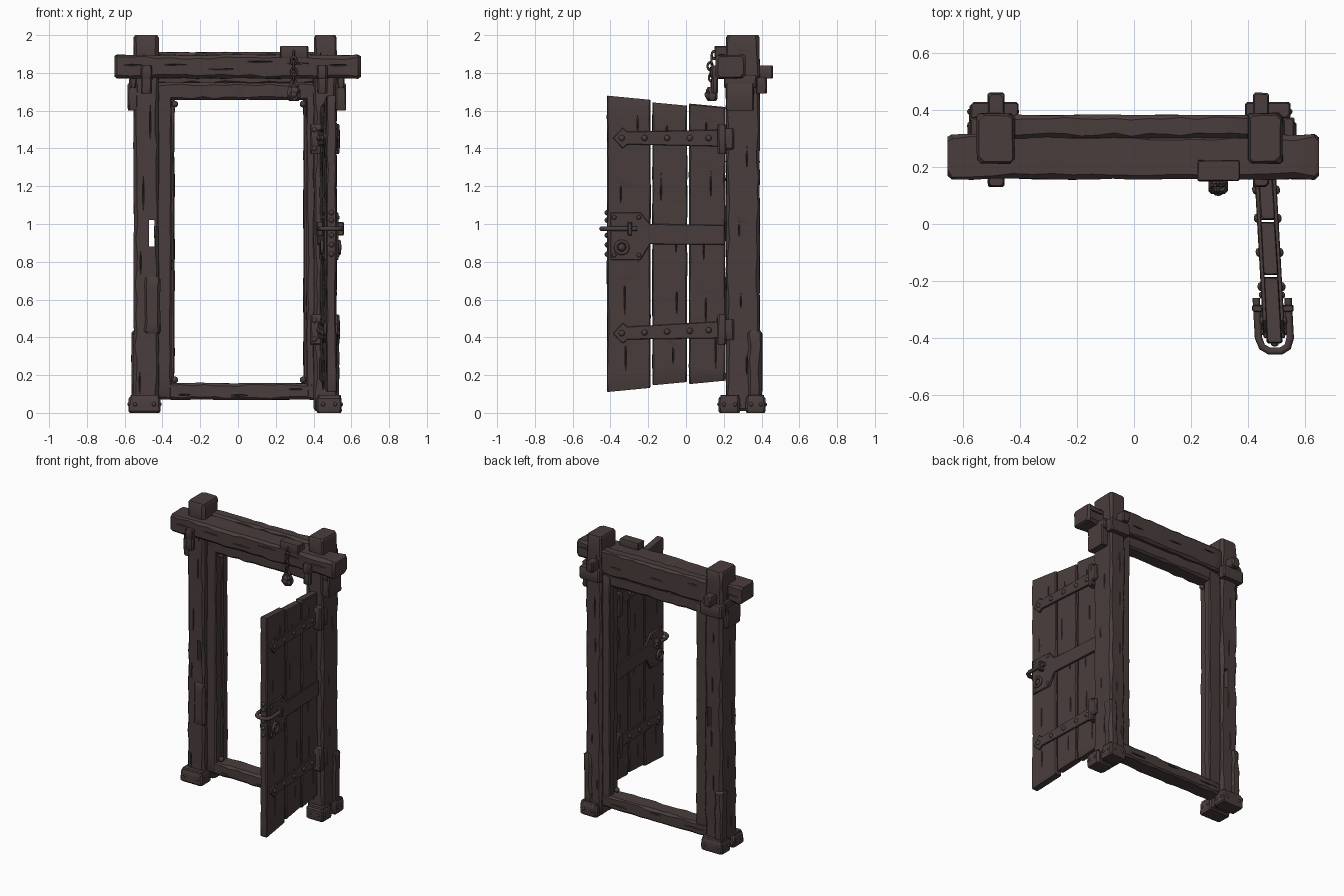
import bpy, bmesh, math, random
from mathutils import Matrix, Vector

if "Cube" in bpy.data.objects:
    bpy.data.objects.remove(bpy.data.objects["Cube"])

random.seed(4)
mat = bpy.data.materials.new("dark_brown")
mat.diffuse_color = (0.066, 0.047, 0.045, 1)
mat.use_nodes = True
mat.node_tree.nodes["Principled BSDF"].inputs["Base Color"].default_value = mat.diffuse_color


def finish(bm, name, angle=35):
    bmesh.ops.recalc_face_normals(bm, faces=bm.faces)
    me = bpy.data.meshes.new(name)
    bm.to_mesh(me)
    bm.free()
    ob = bpy.data.objects.new(name, me)
    bpy.context.collection.objects.link(ob)
    me.materials.append(mat)
    smooth(ob, angle)
    return ob


def smooth(ob, angle=35):
    bpy.ops.object.select_all(action='DESELECT')
    ob.select_set(True)
    bpy.context.view_layer.objects.active = ob
    bpy.ops.object.shade_smooth_by_angle(angle=math.radians(angle))


def timber(name, x, y, z, axis=2, c=0.012, jit=0.004, n=14):
    """Hand-hewn beam: chamfered rectangle swept along an axis with uneven edges."""
    r = (x, y, z)
    b, d = (axis + 1) % 3, (axis + 2) % 3
    lo, hi = r[axis]
    inner = [lo + c + (hi - lo - 2 * c) * i / n for i in range(n + 1)]
    bm = bmesh.new()
    rings = []
    for i, t in enumerate([lo] + inner + [hi]):
        inset = 0.6 * c if i in (0, n + 2) else 0
        ring = []
        for q, (sb, sd) in enumerate(((1, 1), (-1, 1), (-1, -1), (1, -1))):
            k = c * random.uniform(0.5, 1.5)
            pb = (r[b][0] + r[b][1]) / 2 + sb * ((r[b][1] - r[b][0]) / 2 - inset - random.uniform(0, jit))
            pd = (r[d][0] + r[d][1]) / 2 + sd * ((r[d][1] - r[d][0]) / 2 - inset - random.uniform(0, jit))
            pair = [(pb, pd - sd * k), (pb - sb * k, pd)]
            for u, w in (pair if q % 2 == 0 else pair[::-1]):
                co = Vector()
                co[axis], co[b], co[d] = t, u, w
                ring.append(bm.verts.new(co))
        rings.append(ring)
    for a, e in zip(rings, rings[1:]):
        for i in range(8):
            j = (i + 1) % 8
            bm.faces.new((a[i], a[j], e[j], e[i]))
    bm.faces.new(rings[0])
    bm.faces.new(rings[-1])
    return finish(bm, name)


def block(name, x, y, z, c=0.008):
    return timber(name, x, y, z, c=c, jit=0.002, n=2)


def cut(ob, cutter):
    """Boolean-cut and discard the cutter."""
    cutter.hide_render = True
    m = ob.modifiers.new("cut", 'BOOLEAN')
    m.operation, m.solver, m.object = 'DIFFERENCE', 'EXACT', cutter
    bpy.context.view_layer.objects.active = ob
    bpy.ops.object.modifier_apply(modifier=m.name)
    bpy.data.objects.remove(cutter)
    smooth(ob)


def cracks(ob, axis, face, n):
    """Carve slim grain cracks along an axis in both faces that point along 'face'."""
    co = [v.co for v in ob.data.vertices]
    lo = [min(v[i] for v in co) for i in range(3)]
    hi = [max(v[i] for v in co) for i in range(3)]
    side = 3 - axis - face
    bm = bmesh.new()
    for f in (lo[face], hi[face]):
        for i in range(n):
            p, s = Vector(), Vector()
            p[face], s[face] = f, 0.016
            p[axis] = lo[axis] + (hi[axis] - lo[axis]) * (i + random.uniform(.35, .65)) / n
            s[axis] = random.uniform(0.04, 0.1)
            p[side] = lo[side] + (hi[side] - lo[side]) * random.uniform(.25, .75)
            s[side] = 0.005
            bmesh.ops.create_icosphere(bm, subdivisions=1, radius=1,
                                       matrix=Matrix.Translation(p) @ Matrix.Diagonal((*s, 1)))
    cut(ob, finish(bm, "crack_cutter"))


def studs(name, pts, r, flat):
    bm = bmesh.new()
    for p in pts:
        bmesh.ops.create_uvsphere(bm, u_segments=10, v_segments=6, radius=r,
                                  matrix=Matrix.Translation(p) @ Matrix.Diagonal((*flat, 1)))
    return finish(bm, name, 60)


def plate(name, outline, x0, x1):
    """Flat iron plate: y-z outline with thickness along x."""
    bm = bmesh.new()
    f = bm.faces.new([bm.verts.new((x0, y, z)) for y, z in outline])
    ext = bmesh.ops.extrude_face_region(bm, geom=[f])
    bmesh.ops.translate(bm, vec=(x1 - x0, 0, 0), verts=[v for v in ext['geom'] if isinstance(v, bmesh.types.BMVert)])
    bmesh.ops.bevel(bm, geom=bm.edges[:], offset=0.003, segments=1, affect='EDGES')
    return finish(bm, name)


def ring(name, loc, R, r, rot, scale=(1, 1, 1)):
    bpy.ops.mesh.primitive_torus_add(major_segments=20, minor_segments=8, major_radius=R, minor_radius=r)
    ob = bpy.context.object
    ob.name = name
    ob.data.transform(Matrix.Translation(loc) @ Matrix.Diagonal((*scale, 1)) @ rot)
    ob.data.materials.append(mat)
    smooth(ob, 60)
    return ob


RX = Matrix.Rotation(math.pi / 2, 4, 'X')
RY = Matrix.Rotation(math.pi / 2, 4, 'Y')

# posts, with a latch slot through the left one
left_post = timber("left_post", (-.555, -.418), (.21, .392), (.01, 2), c=.014, n=24)
right_post = timber("right_post", (.4, .525), (.21, .392), (.01, 2), c=.014, n=24)
for p in (left_post, right_post):
    cracks(p, 2, 1, 6)
    cracks(p, 2, 0, 5)
cut(left_post, block("slot_cutter", (-.472, -.442), (.1, .5), (.88, 1.02), c=.001))

# front lintel and the header behind it
lintel = timber("front_lintel", (-.655, .65), (.155, .317), (1.768, 1.898), axis=0, c=.015, jit=.006, n=18)
cracks(lintel, 0, 1, 6)
header = timber("back_header", (-.43, .41), (.3, .385), (1.74, 1.912), axis=0)
cracks(header, 0, 1, 3)
timber("inner_header", (-.43, .41), (.25, .365), (1.655, 1.75), axis=0)
sill = timber("sill", (-.43, .42), (.25, .375), (.068, .16), axis=0)
cracks(sill, 0, 1, 3)

# stepped jambs
for side, a, b in (("left", -.43, -.35), ("right", .36, .41)):
    timber(side + "_jamb", (a, b), (.25, .33), (.08, 1.72), c=.008)
timber("left_stop", (-.43, -.334), (.31, .37), (.08, 1.72), c=.006)
timber("right_stop", (.344, .41), (.31, .37), (.08, 1.72), c=.006)
studs("jamb_pegs", [(x, .29, z) for x in (-.334, .344) for z in (.175, 1.635)], .018, (1, 1, 1))

# through-pegs, side corbels, back clasps, shoes and repair boards at each post
for side, px, cx, bx, fx, rx in (
        ("left", (-.515, -.455), (-.585, -.53), (-.575, -.405), (-.58, -.41), (-.566, -.5)),
        ("right", (.418, .475), (.515, .573), (.39, .55), (.415, .55), (.47, .537))):
    block(side + "_peg", px, (.13, .462), (1.77, 1.84))
    block(side + "_peg_front_drop", px, (.135, .17), (1.69, 1.8))
    block(side + "_corbel", cx, (.21, .36), (1.6, 1.745))
    block(side + "_corbel_cap", (cx[0] + .008, cx[1] - .008), (.2, .375), (1.72, 1.79))
    block(side + "_back_clasp", bx, (.37, .43), (1.69, 1.775))
    for part, y in (("front", (.172, .288)), ("back", (.315, .422))):
        block(f"{side}_{part}_shoe", fx, y, (0, .085), .01)
        block(f"{side}_{part}_shoe_rim", (fx[0] + .01, fx[1] - .005), (y[0] + .01, y[1] - .008), (.07, .096), .005)
    xs = (fx[0] + .004, fx[1] - .004)
    studs(side + "_shoe_studs", [(x, y, .045) for x in xs for y in (.2, .26, .345, .395)]
          + [(x, y, .045) for x in (fx[0] + .035, fx[1] - .035) for y in (.176, .418)], .011, (1, 1, 1))
    timber(side + "_repair_board", rx, (.325, .405), (.06, .435), c=.014, n=5)
timber("left_front_patch", (-.5, -.41), (.2, .25), (.42, .72), c=.012, n=6)

# door, built straight then swung slightly by a shear
door = []
for i, (y0, y1, dz) in enumerate(((-.42, -.186, 0), (-.18, .008, -.012), (.014, .21, .0))):
    p = timber(f"door_plank_{i + 1}", (-.028, .028), (y0, y1), (.17 - dz, 1.62 + dz), c=.006, jit=.004, n=16)
    for v in p.data.vertices:                      # planks fan out toward the free edge
        v.co.z = .895 + (v.co.z - .895) * (1 + .133 * (.2 - v.co.y))
    cracks(p, 2, 0, 5)
    door.append(p)

strap = [(.2, -.045), (-.31, -.034), (-.335, -.055), (-.387, 0), (-.335, .055), (-.31, .034), (.2, .045)]
lock = [(-.4, .81), (-.24, .81), (-.19, .893), (.205, .89), (.205, .995), (-.19, 1), (-.24, 1.06), (-.4, 1.06)]
for s, side in ((1, "outer"), (-1, "inner")):
    x0, x1 = s * .022, s * .038
    for z, lvl in ((1.455, "upper"), (.43, "lower")):
        tilt = 0 if lvl == "upper" else .035
        line = lambda y: z + tilt * (y + .1)
        door.append(plate(f"{side}_{lvl}_strap", [(y, line(y) + h) for y, h in strap], x0, x1))
        door.append(studs(f"{side}_{lvl}_strap_studs",
                          [(s * .038, y, line(y)) for y in (-.34, -.22, -.1, .02, .12)], .016, (.7, 1, 1)))
    door.append(plate(side + "_lock_plate", lock, x0, x1))
    door.append(studs(side + "_lock_studs", [(s * .038, y, z) for y in (-.38, -.25) for z in (.835, 1.035)],
                      .012, (.7, 1, 1)))
    door.append(ring(side + "_keyhole_ring", (s * .046, -.34, .876), .032, .009, RY))
    door.append(studs(side + "_keyhole_boss", [(s * .04, -.34, .876)], .02, (.7, 1, 1)))
    door.append(block(side + "_latch_staple", (s * .054 - .02, s * .054 + .02), (-.31, -.285), (.94, 1.01), .005))
door.append(studs("edge_studs", [(0, -.42, z) for z in (.84, .89, .94, 1.02, 1.06)], .014, (1, .8, 1)))

# latch bar wrapped round the free edge
cu = bpy.data.curves.new("latch", 'CURVE')
cu.dimensions, cu.bevel_depth, cu.bevel_resolution, cu.use_fill_caps = '3D', .013, 2, True
sp = cu.splines.new('POLY')
path = [(.056, -.26), (.056, -.4), (.045, -.432), (.02, -.447), (-.02, -.447), (-.045, -.432), (-.056, -.4), (-.056, -.26)]
sp.points.add(len(path) - 1)
for pt, (x, y) in zip(sp.points, path):
    pt.co = (x, y, .975, 1)
tmp = bpy.data.objects.new("latch_curve", cu)
bpy.context.collection.objects.link(tmp)
bpy.context.view_layer.update()
me = bpy.data.meshes.new_from_object(tmp.evaluated_get(bpy.context.evaluated_depsgraph_get()))
bpy.data.objects.remove(tmp)
latch = bpy.data.objects.new("latch_bar", me)
bpy.context.collection.objects.link(latch)
me.materials.clear()
me.materials.append(mat)
smooth(latch, 50)
door.append(latch)

swing = Matrix(((1, -.056, 0, .471), (0, 1, 0, 0), (0, 0, 1, 0), (0, 0, 0, 1)))
for ob in door:
    ob.data.transform(swing)

# hinge knuckles between door and post
for z, lvl in ((1.45, "upper"), (.44, "lower")):
    block(lvl + "_hinge_pad", (.38, .538), (.165, .215), (z - .08, z + .08))
    block(lvl + "_hinge_wrap", (.45, .54), (.2, .255), (z - .055, z + .055))
    studs(lvl + "_hinge_studs", [(.405, .165, z + d) for d in (-.05, .05)], .014, (1, .7, 1))

# hanging chain and lock on the lintel
block("chain_bracket", (.222, .373), (.15, .225), (1.88, 1.942), .005)
for i in range(6):
    y = (.15, .135, .128, .13, .135, .137)[i]
    ring("chain_link", (.295, y, 1.895 - i * .03), .014, .0055, RX if i % 2 else RY, (1, 1, 1.4))
ring("lock_shackle", (.295, .137, 1.728), .02, .007, RX, (1, 1, 1.2))
timber("lock_body", (.262, .33), (.106, .168), (1.65, 1.725), c=.016, jit=0, n=3)
studs("lock_boss", [(.296, .108, 1.685)], .016, (1, .6, 1))
